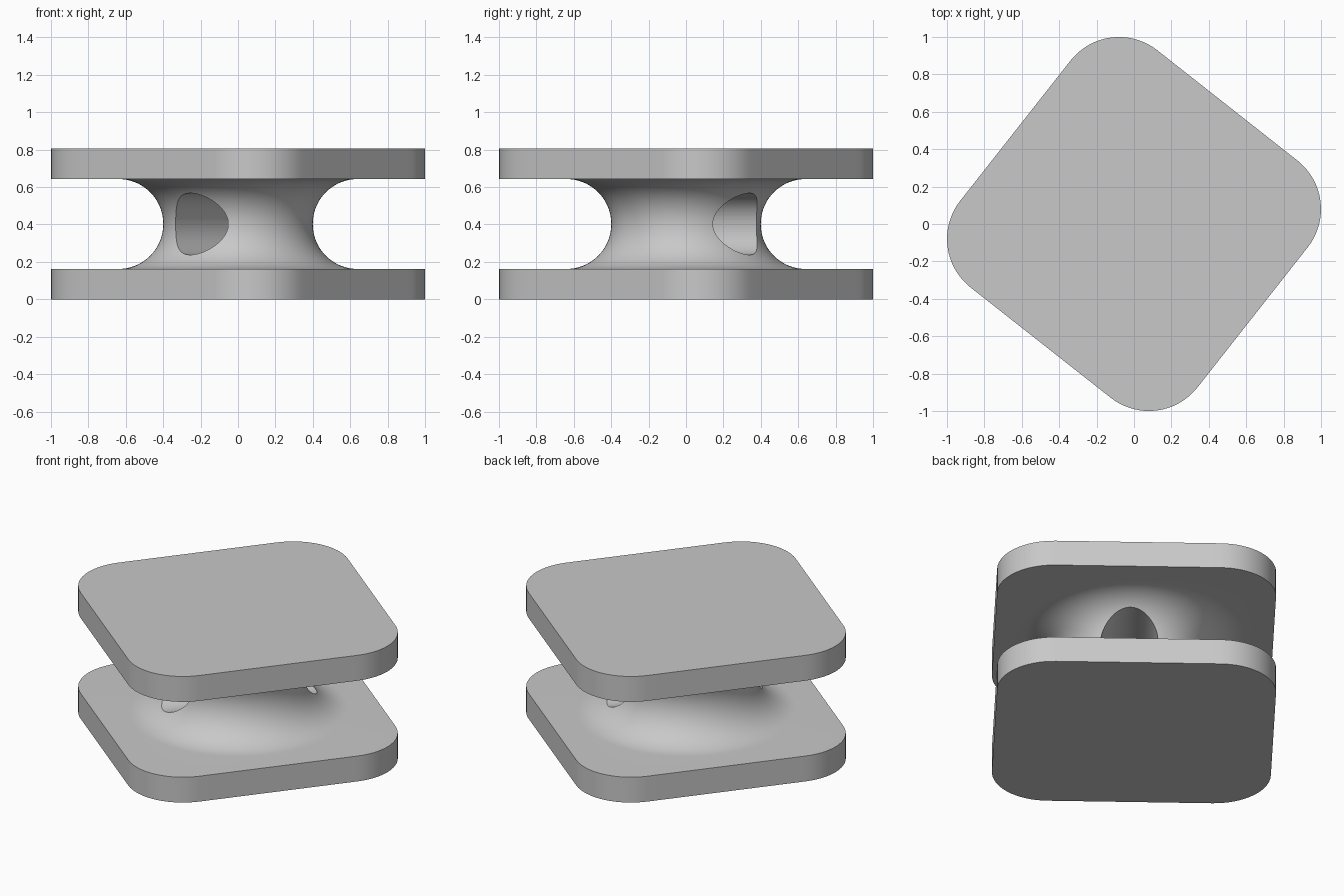
import bpy, bmesh, math
from mathutils import Vector

if "Cube" in bpy.data.objects:
    bpy.data.objects.remove(bpy.data.objects["Cube"])

TURN = math.radians(51.8)      # rotation of the square plates and of the bore
CORNER, INNER = 0.33, 0.477    # corner radius and corner-centre offset
HEIGHT, PLATE = 0.805, 0.162   # total height and plate thickness
FLARE = 0.64                   # neck radius where it meets the plates
COVE = HEIGHT / 2 - PLATE      # radius of the concave neck profile

grey = bpy.data.materials.new("plain grey")
grey.diffuse_color = (0.58, 0.58, 0.58, 1)
grey.use_nodes = True
grey.node_tree.nodes["Principled BSDF"].inputs["Base Color"].default_value = grey.diffuse_color


def rounded_square(steps=16):
    """Outline with arc corners and evenly divided sides."""
    pts = []
    for k in range(4):
        base = TURN + k * math.pi / 2
        c = Vector((math.cos(base + math.pi / 4), math.sin(base + math.pi / 4))) * INNER * math.sqrt(2)
        arc = [c + CORNER * Vector((math.cos(base + math.pi / 2 * i / steps),
                                    math.sin(base + math.pi / 2 * i / steps)))
               for i in range(steps + 1)]
        side = Vector((-math.sin(base + math.pi / 2), math.cos(base + math.pi / 2))) * 2 * INNER
        pts += arc + [arc[-1] + side * i / steps for i in range(1, steps)]
    return pts


outline = rounded_square()

# Stack of rings: lower plate, concave round neck, upper plate
rings = [(outline, 0), (outline, PLATE)]
STEPS = 36
for j in range(STEPS + 1):
    a = math.pi * j / STEPS
    r = FLARE - COVE * math.sin(a)
    rings.append(([p.normalized() * r for p in outline], HEIGHT / 2 - COVE * math.cos(a)))
rings += [(outline, HEIGHT - PLATE), (outline, HEIGHT)]

bm = bmesh.new()
loops = [[bm.verts.new((p.x, p.y, z)) for p in pts] for pts, z in rings]
n = len(outline)
for lo, hi in zip(loops, loops[1:]):
    for i in range(n):
        bm.faces.new((lo[i], lo[(i + 1) % n], hi[(i + 1) % n], hi[i]))
bm.faces.new(loops[0][::-1])
bm.faces.new(loops[-1])
bmesh.ops.recalc_face_normals(bm, faces=bm.faces)
mesh = bpy.data.meshes.new("spool_body")
bm.to_mesh(mesh)
bm.free()
body = bpy.data.objects.new("spool_body", mesh)
bpy.context.collection.objects.link(body)
mesh.materials.append(grey)

# Round cross bore, set slightly off the neck axis
OFFSET = 0.039
bpy.ops.mesh.primitive_cylinder_add(
    vertices=96, radius=0.165, depth=1.8,
    location=(OFFSET * math.sin(TURN), -OFFSET * math.cos(TURN), HEIGHT / 2),
    rotation=(0, math.pi / 2, TURN))
cutter = bpy.context.object
cutter.name = "bore_cutter"
cutter.hide_render = True
cutter.data.materials.append(grey)

cut = body.modifiers.new("bore", 'BOOLEAN')
cut.operation = 'DIFFERENCE'
cut.solver = 'EXACT'
cut.object = cutter
bpy.ops.object.select_all(action='DESELECT')
body.select_set(True)
bpy.context.view_layer.objects.active = body
bpy.ops.object.modifier_apply(modifier=cut.name)
bpy.data.objects.remove(cutter)
bpy.ops.object.shade_smooth_by_angle(angle=math.radians(30))
